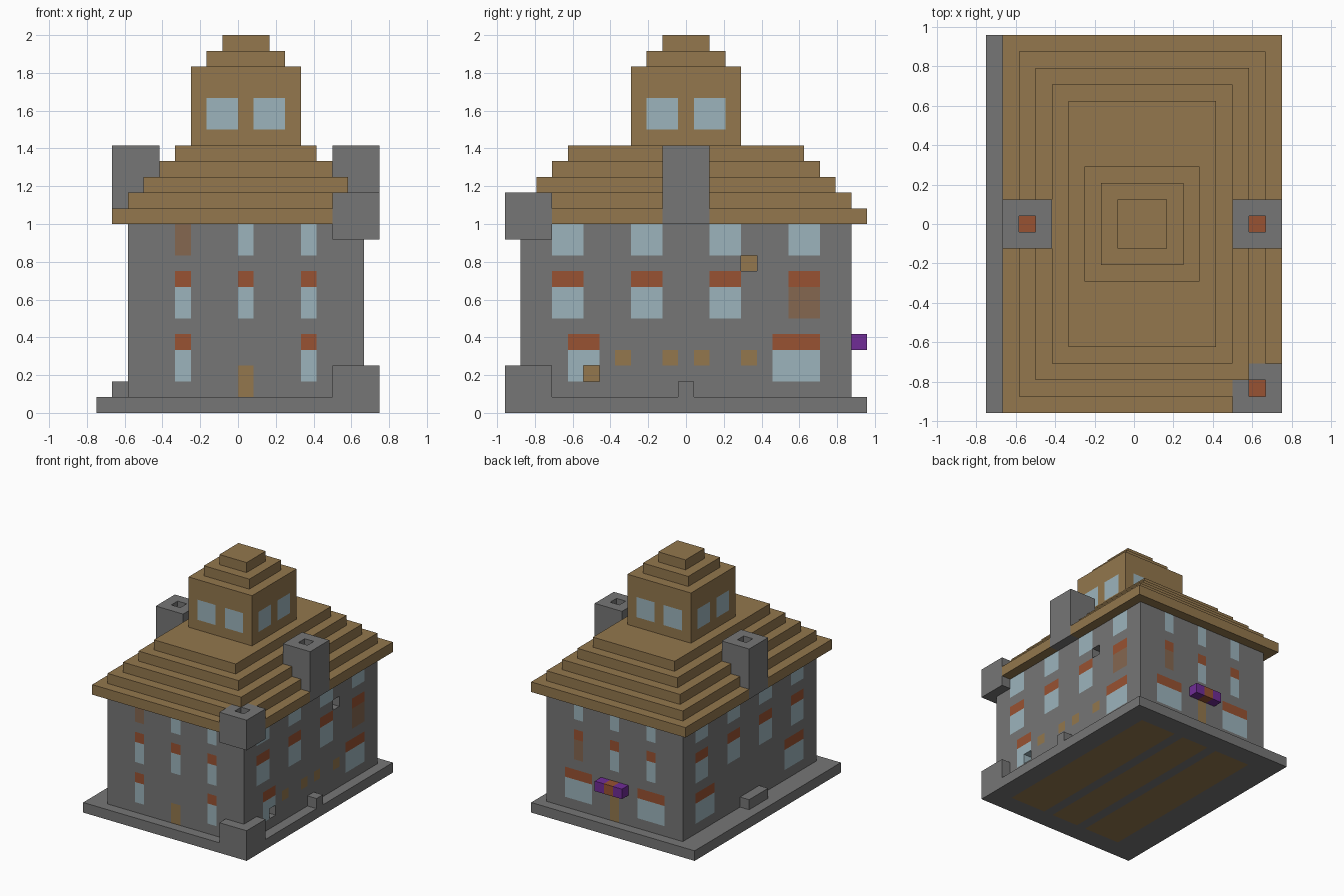
import bpy, bmesh, math
from mathutils import Vector

cube = bpy.data.objects.get("Cube")
if cube:
    bpy.data.objects.remove(cube, do_unlink=True)

UNIT = 1 / 12                      # edge of one building block
ORIGIN = Vector((9, 11.5, 0))      # block coordinate of the model centre


# Materials
def linear(c):
    c /= 255
    return c / 12.92 if c <= 0.04045 else ((c + 0.055) / 1.055) ** 2.4


def material(name, *rgb):
    m = bpy.data.materials.new(name)
    color = [linear(c) for c in rgb] + [1]
    m.use_nodes = True
    m.diffuse_color = color
    m.node_tree.nodes["Principled BSDF"].inputs["Base Color"].default_value = color
    return m


STONE, WOOD, GLASS, BRICK, SHUTTER, PURPLE = range(6)
MATERIALS = [
    material("grey stone", 118, 118, 118),
    material("brown wood", 147, 119, 77),
    material("pale glass", 156, 180, 188),
    material("red brick", 152, 82, 50),
    material("dull shutter", 133, 103, 80),
    material("purple cloth", 112, 44, 150),
]

cells = {}                         # block -> (part name, material)


def blocks(x, y, z):
    return [(i, j, k) for i in range(*x) for j in range(*y) for k in range(*z)]


def fill(part, mat, x, y, z):
    for c in blocks(x, y, z):
        cells[c] = (part, mat)


def paint(mat, x, y, z):
    for c in blocks(x, y, z):
        if c in cells:
            cells[c] = (cells[c][0], mat)


def carve(x, y, z):
    for c in blocks(x, y, z):
        cells.pop(c, None)


# Base, with wooden floor panels showing underneath
fill("base", STONE, (0, 18), (0, 23), (0, 1))
for span in ((3, 7), (8, 11), (12, 16)):
    paint(WOOD, span, (2, 21), (0, 1))
fill("left_step", STONE, (17, 18), (11, 12), (1, 2))
fill("right_step", STONE, (1, 2), (10, 13), (1, 2))

# Walls
fill("walls", STONE, (2, 17), (1, 22), (1, 12))
fill("corner_footing", STONE, (15, 18), (0, 3), (1, 3))

# Stepped roof, lantern tower and its cap
for n in range(5):
    fill("roof", WOOD, (1 + n, 18 - n), (n, 23 - n), (12 + n, 13 + n))
fill("tower", WOOD, (6, 13), (8, 15), (17, 22))
for n in range(2):
    fill("tower_cap", WOOD, (7 + n, 12 - n), (9 + n, 14 - n), (22 + n, 23 + n))


# Chimneys and corner turret, each a hollow shaft with a brick floor
def shaft(part, x, y, bottom, top):
    fill(part, STONE, (x, x + 3), (y, y + 3), (bottom, top))
    carve((x + 1, x + 2), (y + 1, y + 2), (top - 2, top))
    paint(BRICK, (x + 1, x + 2), (y + 1, y + 2), (top - 3, top - 2))


shaft("left_chimney", 15, 10, 12, 17)
shaft("right_chimney", 1, 10, 12, 17)
shaft("corner_turret", 15, 0, 11, 14)


# Windows: glass with an optional brick lintel
def window(x, y, sill, lintel=True, mat=GLASS):
    paint(mat, x, y, (sill, sill + 2))
    if lintel:
        paint(BRICK, x, y, (sill + 2, sill + 3))


FRONT, BACK = (1, 2), (21, 22)
LEFT, RIGHT = (16, 17), (2, 3)

# Front and back walls
for face in (FRONT, BACK):
    for i in (5, 9, 13):
        window((i, i + 1), face, 10, False)
        window((i, i + 1), face, 6)
for i in (5, 13):
    window((i, i + 1), FRONT, 2)
for i in (4, 12):
    window((i, i + 3), BACK, 2)
window((5, 6), FRONT, 10, False, SHUTTER)
window((13, 14), BACK, 6, True, SHUTTER)
paint(WOOD, (9, 10), FRONT, (1, 3))
paint(WOOD, (9, 10), BACK, (1, 4))

# Side walls
for face in (LEFT, RIGHT):
    for j in (3, 8, 13, 18):
        window(face, (j, j + 2), 10, False)
        window(face, (j, j + 2), 6)
    window(face, (17, 20), 2)
window(LEFT, (18, 20), 6, True, SHUTTER)
window(LEFT, (4, 6), 2)
window(RIGHT, (3, 6), 2)
for j in (7, 10, 12, 15):
    paint(WOOD, LEFT, (j, j + 1), (3, 4))

# Missing blocks in the left wall, wood behind
for j, k in ((15, 9), (5, 2)):
    carve(LEFT, (j, j + 1), (k, k + 1))
    paint(WOOD, (15, 16), (j, j + 1), (k, k + 1))

# Tower windows on all four sides
for n in (0, 3):
    for y in ((8, 9), (14, 15)):
        window((7 + n, 9 + n), y, 18, False)
    for x in ((6, 7), (12, 13)):
        window(x, (9 + n, 11 + n), 18, False)

# Awning over the back door
fill("awning", PURPLE, (8, 11), (22, 23), (4, 5))
paint(BRICK, (9, 10), (22, 23), (4, 5))


# Turn each part into one closed mesh and merge its flat areas
def build(part):
    bm = bmesh.new()
    verts = {}

    def vert(p):
        key = tuple(p)
        if key not in verts:
            verts[key] = bm.verts.new((Vector(p) - ORIGIN) * UNIT)
        return verts[key]

    for cell, (owner, mat) in cells.items():
        if owner != part:
            continue
        for axis in range(3):
            u, v = (axis + 1) % 3, (axis + 2) % 3
            for side in (0, 1):
                other = list(cell)
                other[axis] += 2 * side - 1
                if cells.get(tuple(other), ("",))[0] == part:
                    continue
                ring = []
                for du, dv in ((0, 0), (1, 0), (1, 1), (0, 1)):
                    p = list(cell)
                    p[axis] += side
                    p[u] += du
                    p[v] += dv
                    ring.append(vert(p))
                face = bm.faces.new(ring if side else ring[::-1])
                face.material_index = mat
    bmesh.ops.dissolve_limit(bm, angle_limit=math.radians(1), verts=bm.verts[:],
                             edges=bm.edges[:], delimit={'MATERIAL'})
    mesh = bpy.data.meshes.new(part)
    for m in MATERIALS:
        mesh.materials.append(m)
    bm.to_mesh(mesh)
    bm.free()
    bpy.context.scene.collection.objects.link(bpy.data.objects.new(part, mesh))


for part in sorted({owner for owner, _ in cells.values()}):
    build(part)
